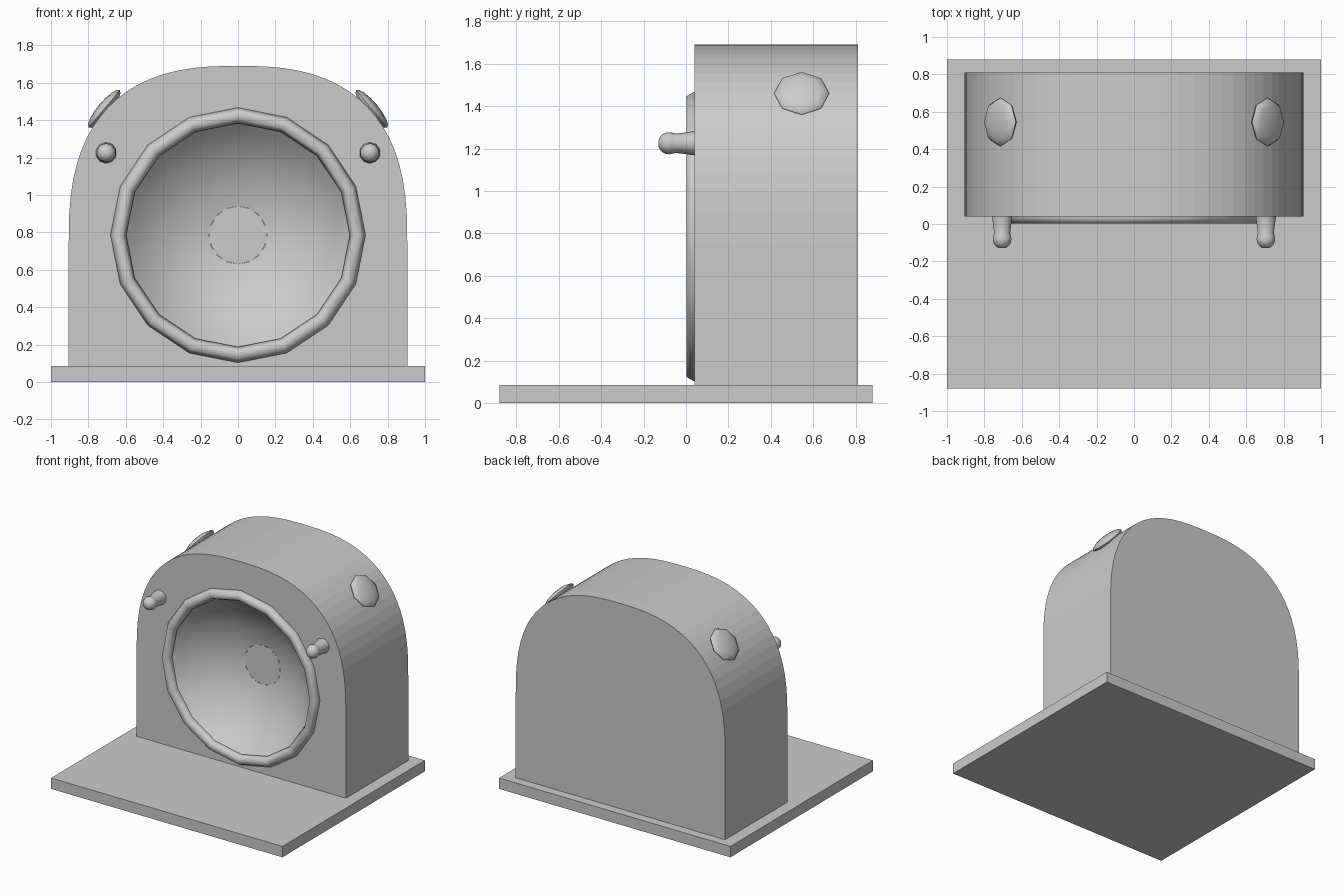
import bpy
import bmesh
from math import sin, cos, pi, sqrt
from mathutils import Matrix, Vector

if "Cube" in bpy.data.objects:
    bpy.data.objects.remove(bpy.data.objects["Cube"], do_unlink=True)

GREY = (0.6, 0.6, 0.6, 1.0)
grey = bpy.data.materials.new("plain grey")
grey.use_nodes = True
grey.diffuse_color = GREY
grey.node_tree.nodes["Principled BSDF"].inputs["Base Color"].default_value = GREY

BASE_TOP = 0.085
FRONT, BACK = 0.04, 0.81
BOWL_Z, SIDES = 0.785, 16
BOWL_R, BOWL_DEPTH, HUB_R = 0.61, 0.28, 0.155


def finish(name, bm, smooth=None, recalc=True):
    """Turn a bmesh into a named grey object."""
    if recalc:
        bmesh.ops.recalc_face_normals(bm, faces=bm.faces)
    mesh = bpy.data.meshes.new(name)
    bm.to_mesh(mesh)
    bm.free()
    mesh.materials.append(grey)
    obj = bpy.data.objects.new(name, mesh)
    bpy.context.collection.objects.link(obj)
    if smooth:
        bpy.ops.object.select_all(action='DESELECT')
        obj.select_set(True)
        bpy.context.view_layer.objects.active = obj
        bpy.ops.object.shade_smooth_by_angle(angle=smooth)
    return obj


def lathe(name, profile, centre, sides, closed=False, cap=False, smooth=None):
    """Spin (radius, y) points about a front-to-back axis."""
    bm = bmesh.new()
    rings = []
    for r, y in profile:
        rings.append([bm.verts.new((centre[0] + r * sin(2 * pi * i / sides), y,
                                    centre[1] + r * cos(2 * pi * i / sides)))
                      for i in range(sides)])
    pairs = list(zip(rings, rings[1:]))
    if closed:
        pairs.append((rings[-1], rings[0]))
    for a, b in pairs:
        for i in range(sides):
            j = (i + 1) % sides
            bm.faces.new((a[i], a[j], b[j], b[i]))
    if cap:
        bm.faces.new(rings[-1])
    return finish(name, bm, smooth)


# Base plate
bm = bmesh.new()
bmesh.ops.create_cube(bm, size=1, matrix=Matrix.Translation((0, 0, BASE_TOP / 2))
                      @ Matrix.Diagonal((2, 1.76, BASE_TOP, 1)))
finish("base_plate", bm)

# Arched housing: rounded outline with a round opening in the front
bm = bmesh.new()
half_w, spring, rise, power = 0.905, 0.75, 0.94, 2.6
outline = [(half_w, BASE_TOP)]
for i in range(37):
    c, s = cos(pi * i / 36), sin(pi * i / 36)
    x = half_w * abs(c) ** (2 / power) * (1 if c > 0 else -1)
    outline.append((x, spring + rise * max(s, 0) ** (2 / power)))
outline.append((-half_w, BASE_TOP))
front = [bm.verts.new((x, FRONT, z)) for x, z in outline]
back = [bm.verts.new((x, BACK, z)) for x, z in outline]
hole = [bm.verts.new((BOWL_R * sin(2 * pi * i / SIDES), FRONT,
                      BOWL_Z + BOWL_R * cos(2 * pi * i / SIDES))) for i in range(SIDES)]
edges = []
for loop in (front, hole):
    edges += [bm.edges.new((loop[i - 1], loop[i])) for i in range(len(loop))]
bmesh.ops.triangle_fill(bm, edges=edges, use_beauty=True, normal=Vector((0, -1, 0)))
for i in range(len(front)):
    bm.faces.new((front[i - 1], front[i], back[i], back[i - 1]))
bm.faces.new(back)
finish("arched_housing", bm)

# Concave bowl with a flat hub at the bottom
sphere_r = (BOWL_R ** 2 + BOWL_DEPTH ** 2) / (2 * BOWL_DEPTH)
steps = 8
profile = []
for i in range(steps + 1):
    r = BOWL_R + (HUB_R - BOWL_R) * i / steps
    profile.append((r, FRONT + BOWL_DEPTH - sphere_r + sqrt(sphere_r ** 2 - r * r)))
bowl = lathe("bowl", profile, (0, BOWL_Z), SIDES, smooth=0.7)
hub = lathe("bowl_hub", [(HUB_R, profile[-1][1])], (0, BOWL_Z), 14, cap=True)
for obj in (bowl, hub):
    # Make the visible inside face the front
    if obj.data.polygons[0].normal.y > 0:
        obj.data.flip_normals()

# Raised rim around the bowl
tube = [(0.64 + 0.042 * cos(pi * k / 3), 0.038 + 0.042 * sin(pi * k / 3)) for k in range(6)]
lathe("bowl_rim", tube, (0, BOWL_Z), SIDES, closed=True, smooth=1.1)

for side, label in ((1, "left"), (-1, "right")):
    # Tapered peg with a ball tip
    peg = [(0.058, FRONT + 0.01), (0.045, -0.05)]
    peg += [(0.052 * sin(a), -0.08 - 0.052 * cos(a))
            for a in (pi * k / 10 for k in (6, 5, 4, 3, 2, 1))]
    lathe(label + "_peg", peg, (side * 0.705, 1.225), 10, cap=True, smooth=0.8)

    # Lens-shaped button on the shoulder
    bm = bmesh.new()
    tilt = Vector((side * 0.77, 0, 0.64)).to_track_quat('Z', 'Y').to_matrix().to_4x4()
    bmesh.ops.create_uvsphere(bm, u_segments=8, v_segments=8, radius=1,
                              matrix=Matrix.Translation((side * 0.715, 0.545, 1.46)) @ tilt
                              @ Matrix.Diagonal((0.13, 0.13, 0.035, 1)))
    finish(label + "_shoulder_button", bm, smooth=0.9)
